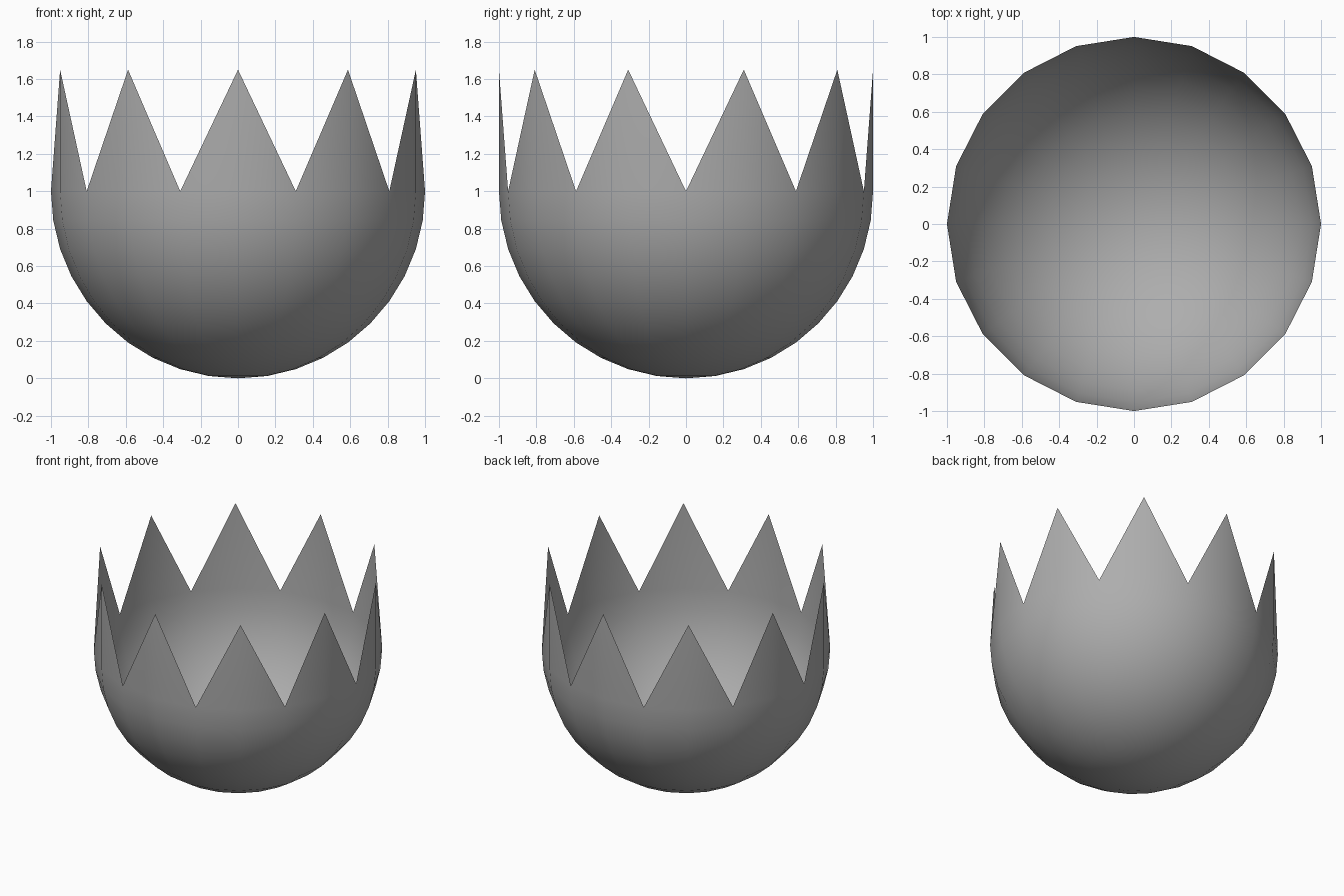
import bpy, bmesh
from math import sin, cos, pi

cube = bpy.data.objects.get("Cube")
if cube:
    bpy.data.objects.remove(cube, do_unlink=True)

SEGMENTS = 20      # sides around the shell
RINGS = 10         # steps from the bottom pole to the rim
TIP_HEIGHT = 1.65

grey = bpy.data.materials.new("shell_grey")
grey.use_nodes = True
colour = (0.42, 0.42, 0.42, 1.0)
grey.diffuse_color = colour
grey.node_tree.nodes["Principled BSDF"].inputs["Base Color"].default_value = colour

bm = bmesh.new()


def ring(radius, z):
    angles = [2 * pi * i / SEGMENTS for i in range(SEGMENTS)]
    return [bm.verts.new((radius * cos(a), radius * sin(a), z)) for a in angles]


# Round bowl: lower half of a sphere
pole = bm.verts.new((0, 0, 0))
rings = []
for k in range(1, RINGS + 1):
    t = pi / 2 * k / RINGS
    rings.append(ring(sin(t), 1 - cos(t)))
for i in range(SEGMENTS):
    j = (i + 1) % SEGMENTS
    bm.faces.new((pole, rings[0][j], rings[0][i]))
    for low, high in zip(rings, rings[1:]):
        bm.faces.new((low[i], low[j], high[j], high[i]))

# Upright jagged teeth: one tip above every second rim vertex
rim = rings[-1]
for i in range(1, SEGMENTS, 2):
    x, y, _ = rim[i].co
    tip = bm.verts.new((x, y, TIP_HEIGHT))
    bm.faces.new((rim[i - 1], rim[i], tip))
    bm.faces.new((rim[i], rim[(i + 1) % SEGMENTS], tip))

for face in bm.faces:
    face.smooth = True
mesh = bpy.data.meshes.new("cracked_shell")
bm.to_mesh(mesh)
bm.free()
mesh.materials.append(grey)
shell = bpy.data.objects.new("cracked_shell", mesh)
bpy.context.collection.objects.link(shell)
